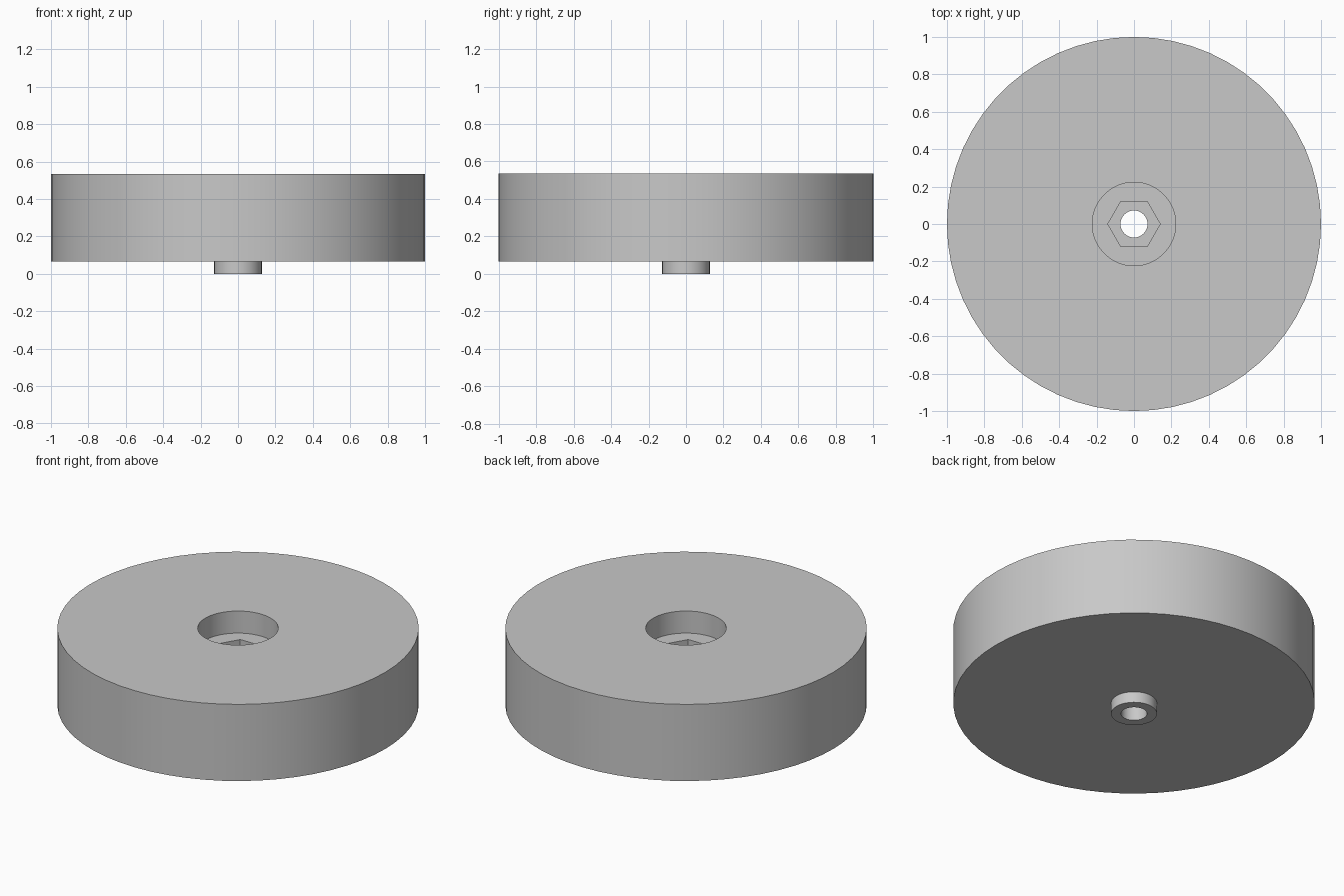
import bpy, bmesh
from math import cos, pi, radians, tau
from mathutils import Vector, Matrix

cube = bpy.data.objects.get("Cube")
if cube:
    bpy.data.objects.remove(cube)

SEGMENTS = 60  # multiple of six, so the hex corners land on vertices

grey = bpy.data.materials.new("plain grey")
grey.use_nodes = True
colour = (0.58, 0.58, 0.58, 1)
grey.diffuse_color = colour
grey.node_tree.nodes["Principled BSDF"].inputs["Base Color"].default_value = colour


def ring(bm, radius, z, hexagonal=False):
    """A loop of vertices, round or hexagonal (radius is then to the corners)."""
    loop = []
    for i in range(SEGMENTS):
        a = tau * i / SEGMENTS
        r = radius
        if hexagonal:
            r *= cos(pi / 6) / cos(a % (pi / 3) - pi / 6)
        loop.append(bm.verts.new(Matrix.Rotation(a, 3, 'Z') @ Vector((r, 0, z))))
    return loop


# Closed section: outer wall, top, counterbore, nut pocket, bore, boss
TOP, BASE, FLOOR, POCKET = 0.535, 0.067, 0.40, 0.27
section = [
    (1.0, BASE, False), (1.0, TOP, False),
    (0.223, TOP, False), (0.223, FLOOR, False),
    (0.14, FLOOR, True), (0.14, POCKET, True),
    (0.072, POCKET, False), (0.072, 0, False),
    (0.127, 0, False), (0.127, BASE, False),
]

bm = bmesh.new()
loops = [ring(bm, *point) for point in section]
for lower, upper in zip(loops, loops[1:] + loops[:1]):
    for i in range(SEGMENTS):
        j = (i + 1) % SEGMENTS
        bm.faces.new((lower[i], lower[j], upper[j], upper[i]))
bmesh.ops.recalc_face_normals(bm, faces=bm.faces)

mesh = bpy.data.meshes.new("wheel_disc")
bm.to_mesh(mesh)
bm.free()
mesh.materials.append(grey)
disc = bpy.data.objects.new("wheel_disc", mesh)
bpy.context.collection.objects.link(disc)

# Smooth round walls with crisp edges
bpy.ops.object.select_all(action='DESELECT')
disc.select_set(True)
bpy.context.view_layer.objects.active = disc
bpy.ops.object.shade_smooth_by_angle(angle=radians(30))
